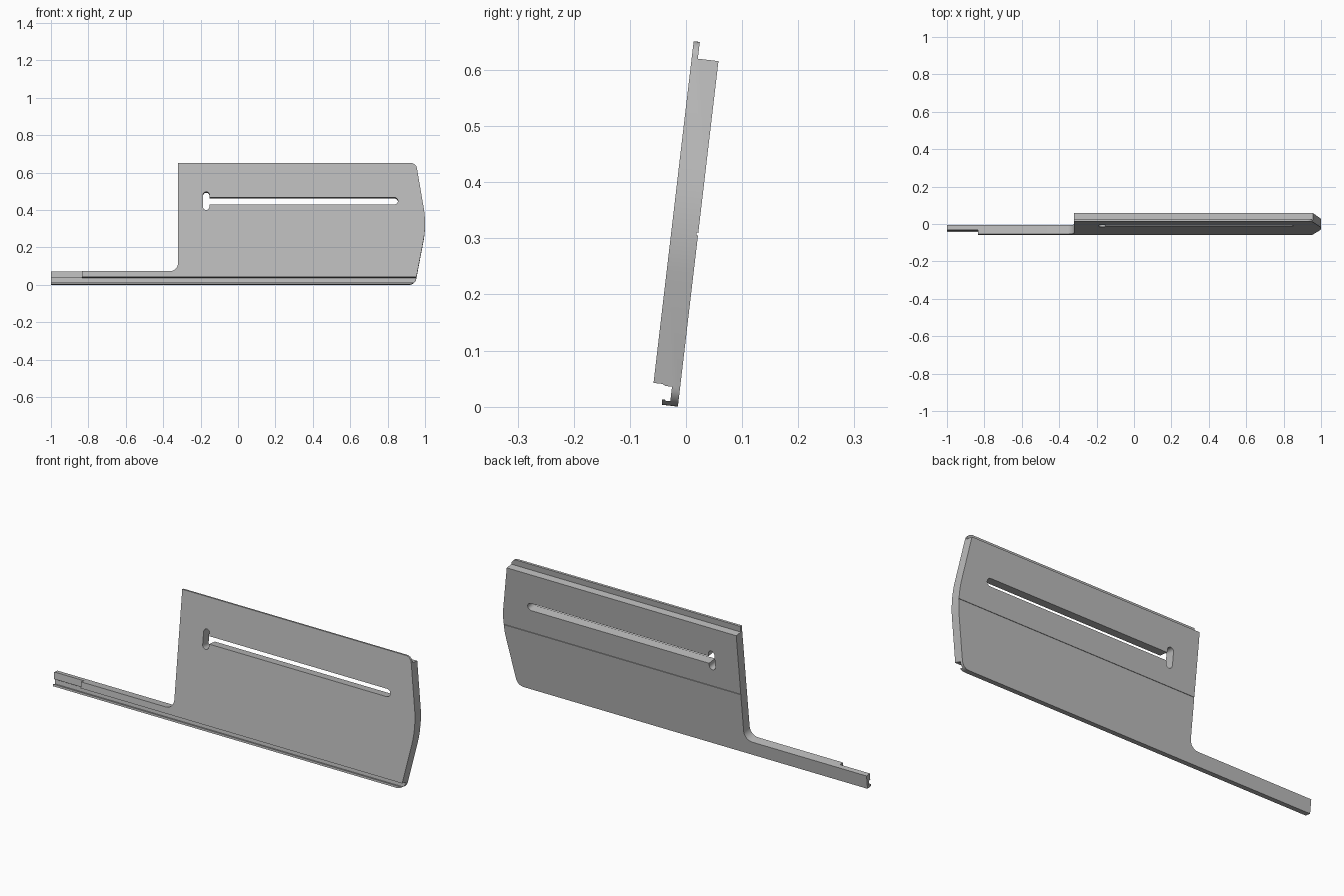
import bpy, bmesh, math
from mathutils import Matrix, Vector

if "Cube" in bpy.data.objects:
    bpy.data.objects.remove(bpy.data.objects["Cube"])

TILT = math.radians(6.7)
grey = bpy.data.materials.new("plain grey")
grey.diffuse_color = (0.5, 0.5, 0.5, 1)
grey.use_nodes = True
grey.node_tree.nodes["Principled BSDF"].inputs["Base Color"].default_value = grey.diffuse_color


def arc(cx, cy, r, a0, a1, n=8):
    return [(cx + r * math.cos(math.radians(a0 + (a1 - a0) * i / n)),
             cy + r * math.sin(math.radians(a0 + (a1 - a0) * i / n))) for i in range(n + 1)]


def prism(name, pts, place, lo, hi):
    """Extrude a closed 2D profile; place(a, b, t) maps it to local space."""
    bm = bmesh.new()
    rings = [[bm.verts.new(place(a, b, t)) for a, b in pts] for t in (lo, hi)]
    n = len(pts)
    bm.faces.new(rings[0])
    bm.faces.new(rings[1][::-1])
    for i in range(n):
        j = (i + 1) % n
        bm.faces.new((rings[0][j], rings[0][i], rings[1][i], rings[1][j]))
    bmesh.ops.recalc_face_normals(bm, faces=bm.faces)
    me = bpy.data.meshes.new(name)
    bm.to_mesh(me)
    bm.free()
    me.materials.append(grey)
    ob = bpy.data.objects.new(name, me)
    bpy.context.collection.objects.link(ob)
    return ob


def along_x(u, v, t):
    return (t, u, v)


def through(x, v, t):
    return (x, t, v)


def rect(x0, x1, v0, v1):
    return [(x0, v0), (x1, v0), (x1, v1), (x0, v1)]


def cut(target, tool, op='DIFFERENCE'):
    mod = target.modifiers.new("cut", 'BOOLEAN')
    mod.operation, mod.solver, mod.object = op, 'EXACT', tool
    bpy.context.view_layer.objects.active = target
    bpy.ops.object.modifier_apply(modifier=mod.name)
    bpy.data.objects.remove(tool)


# Cross-section: top lip, thick body, lower channel with hooked edge
section = [(0, 0), (0, 0.62), (-0.037, 0.62), (-0.037, 0.65), (-0.048, 0.65),
           (-0.048, 0.037), (-0.032, 0.037), (-0.026, 0.034), (-0.0145, 0.034),
           (-0.0145, 0.008), (-0.024, 0.008), (-0.024, 0.010), (-0.029, 0.010), (-0.029, 0)]
plate = prism("slotted_plate", section, along_x, -1, 1)

# Outline: narrow handle, inner fillet, bowed right end with rounded corners
outline = [(-1, -0.1), (-1, 0.068)]
outline += arc(-0.365, 0.113, 0.045, -90, 0)
outline += [(-0.32, 0.7), (0.925, 0.7)]
outline += arc(0.925, 0.618, 0.032, 90, 11)
# bow flank lines joined by a gentle middle curve
outline += arc(0.5, 0.325, 0.5, 10.5, -10.5, 10)
outline += arc(0.914, 0.04, 0.04, -11, -90)
outline += [(0.914, -0.1)]
cut(plate, prism("outline_cutter", outline, through, -0.2, 0.2), 'INTERSECT')

# Long slot with a rounded right end, and the tall entry hole at its left
slot = [(-0.17, 0.465), (-0.17, 0.427)] + arc(0.836, 0.446, 0.019, -90, 90)
cut(plate, prism("slot_cutter", slot, through, -0.2, 0.2))
hole = arc(-0.17, 0.479, 0.017, 0, 180) + arc(-0.17, 0.414, 0.017, 180, 360)
cut(plate, prism("entry_cutter", hole, through, -0.2, 0.2))

# Stepped front of the handle tip, and the fine groove across the back
cut(plate, prism("tip_cutter", rect(-1.1, -0.835, 0.0345, 0.2), through, -0.1, -0.026))
cut(plate, prism("groove_cutter", rect(-1.1, 1.1, 0.307, 0.312), through, -0.003, 0.1))

# Lean the plate back and stand it on the ground
plate.data.transform(Matrix.Translation(Vector((0, -0.0145, 0))) @ Matrix.Rotation(-TILT, 4, 'X'))
bpy.ops.object.select_all(action='DESELECT')
plate.select_set(True)
bpy.context.view_layer.objects.active = plate
bpy.ops.object.shade_smooth_by_angle(angle=math.radians(25))
